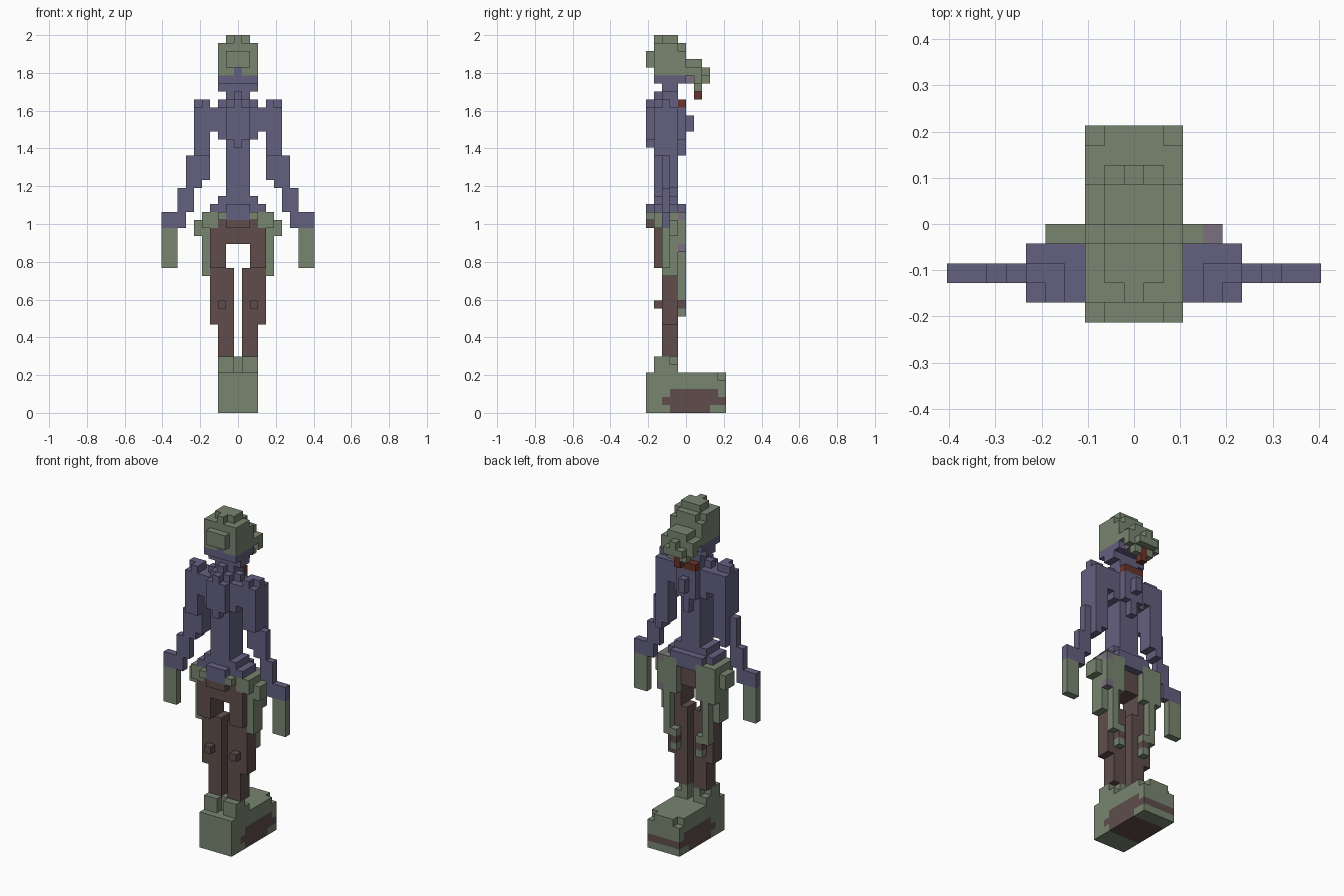
import bpy, bmesh
from mathutils import Vector

if "Cube" in bpy.data.objects:
    bpy.data.objects.remove(bpy.data.objects["Cube"])

U = 2 / 47  # size of one block

# flat colours
COLOURS = {
    "moss_green": (0.188, 0.235, 0.162),
    "dusk_purple": (0.127, 0.117, 0.216),
    "earth_brown": (0.115, 0.076, 0.072),
    "dark_red": (0.141, 0.034, 0.023),
    "mauve": (0.195, 0.162, 0.202),
}
for name, rgb in COLOURS.items():
    bpy.data.materials.new(name).diffuse_color = (*rgb, 1)
NAMES = list(COLOURS)
G, P, B, R, M = range(5)

parts = {}   # part name -> {cell: colour}
filled = {}  # all cells of the figure


def box(part, colour, xs, ys, zs, mirror=False):
    """Fill inclusive ranges of blocks; mirror repeats them across x."""
    cells = parts.setdefault(part, {})
    for x in range(xs[0], xs[1] + 1):
        for y in range(ys[0], ys[1] + 1):
            for z in range(zs[0], zs[1] + 1):
                for sx in ((x, -x) if mirror else (x,)):
                    if (sx, y, z) not in filled:
                        cells[sx, y, z] = colour
                        filled[sx, y, z] = part


def cut(cell):
    part = filled.pop(cell, None)
    if part:
        del parts[part][cell]


def paint(part, colour, rule):
    for c in parts[part]:
        if rule(*c):
            parts[part][c] = colour


# base block with chipped back corners and earthy patches
box("base", G, (-2, 2), (0, 9), (0, 4))
for sx in (-2, 2):
    cut((sx, 9, 4))
paint("base", B, lambda x, y, z: z == 1 and 2 <= y)
paint("base", B, lambda x, y, z: z == 2 and 3 <= y <= 8)
paint("base", B, lambda x, y, z: z == 0 and 3 <= y <= 7)

# feet
box("feet", G, (1, 2), (2, 3), (5, 6), True)
box("feet", G, (1, 1), (1, 1), (5, 6), True)
box("feet", G, (2, 2), (1, 1), (5, 6), True)
box("feet", G, (0, 0), (2, 2), (5, 6))
cut((2, 3, 6))
cut((-2, 3, 6))

# legs
box("legs", B, (1, 2), (2, 3), (7, 17), True)
box("legs", B, (3, 3), (2, 3), (11, 20), True)
box("legs", B, (2, 2), (2, 3), (18, 20), True)
box("legs", B, (2, 3), (1, 1), (18, 21), True)
box("legs", B, (2, 2), (1, 1), (13, 13), True)

# pelvis
box("pelvis", B, (-3, 3), (1, 3), (21, 22))
box("pelvis", B, (-2, 2), (1, 3), (23, 23))
box("pelvis", B, (-1, 1), (0, 0), (23, 23))

# ragged skirt hanging from the hips
box("skirt", G, (3, 4), (1, 4), (23, 24), True)
box("skirt", G, (2, 2), (0, 4), (24, 24), True)
box("skirt", G, (5, 5), (2, 3), (22, 23), True)
box("skirt", G, (4, 4), (2, 4), (20, 22), True)
box("skirt", G, (4, 4), (2, 3), (17, 19), True)
box("skirt", G, (3, 3), (4, 4), (14, 22), True)
box("skirt", G, (2, 2), (4, 4), (20, 23), True)
box("skirt", G, (-2, -2), (4, 4), (12, 14))
box("skirt", G, (2, 2), (4, 4), (12, 14))
paint("skirt", M, lambda x, y, z: x == 4 and y == 4 and z in (20, 24))
paint("skirt", B, lambda x, y, z: z == 13)

# waist and belt
box("waist", P, (-1, 1), (1, 3), (24, 31))
box("waist", P, (-2, 2), (1, 3), (25, 26))
box("waist", P, (-3, 3), (1, 3), (25, 25))
box("waist", P, (-1, 1), (0, 4), (24, 25))
box("waist", P, (2, 2), (4, 4), (25, 25), True)

# chest with a ridge front and back
box("chest", P, (-1, 1), (1, 3), (32, 38))
box("chest", P, (-1, 1), (0, 0), (34, 37))
box("chest", P, (0, 0), (0, 0), (33, 38))
box("chest", P, (-2, 2), (1, 3), (34, 37))
box("chest", P, (2, 2), (2, 2), (38, 38), True)
box("chest", P, (3, 3), (1, 3), (35, 37), True)
box("chest", P, (-1, 1), (4, 4), (34, 37))
box("chest", P, (0, 0), (4, 4), (32, 33))
box("chest", P, (0, 0), (5, 5), (35, 36))
box("throat", R, (-1, 1), (4, 4), (38, 38))

# arms stepping outwards to the hands
box("arms", P, (4, 5), (1, 3), (32, 37), True)
box("arms", P, (4, 5), (2, 2), (38, 38), True)
box("arms", P, (4, 4), (1, 1), (38, 38), True)
box("arms", P, (4, 4), (2, 3), (29, 31), True)
box("arms", P, (5, 5), (2, 3), (28, 31), True)
box("arms", P, (6, 6), (2, 2), (25, 31), True)
box("arms", P, (7, 7), (2, 2), (23, 27), True)
box("arms", P, (8, 9), (2, 2), (23, 24), True)
box("hands", G, (8, 9), (2, 2), (18, 22), True)

# neck
box("neck", P, (-1, 1), (2, 3), (39, 40))
box("neck", P, (0, 0), (1, 1), (39, 39))
box("neck", P, (2, 2), (2, 3), (40, 40), True)

# head with raised crown, plate and muzzle
box("head", P, (-2, 2), (1, 4), (41, 41))
box("head", G, (-2, 2), (1, 4), (42, 44))
box("head", G, (-2, 2), (1, 3), (45, 45))
box("head", G, (-1, 1), (4, 4), (45, 45))
box("head", G, (-1, 1), (2, 3), (46, 46))
box("head", G, (0, 0), (1, 1), (46, 46))
box("head", G, (-1, 1), (0, 0), (43, 44))
paint("head", P, lambda x, y, z: x == 0 and y == 1 and z == 42)
box("muzzle", G, (-2, 2), (5, 6), (42, 42))
box("muzzle", G, (-1, 1), (5, 6), (43, 43))
box("muzzle", G, (-1, 1), (7, 7), (41, 41))
box("muzzle", G, (0, 0), (7, 7), (42, 42))
box("muzzle", M, (-1, 1), (5, 5), (41, 41))
box("muzzle", G, (-2, 2), (6, 6), (41, 41))
box("jaw", G, (1, 1), (6, 6), (40, 40), True)
box("jaw", R, (0, 0), (6, 6), (39, 40))

# turn each part's blocks into one shell of outer faces
DIRS = [Vector(d) for d in ((1, 0, 0), (-1, 0, 0), (0, 1, 0),
                            (0, -1, 0), (0, 0, 1), (0, 0, -1))]
for part, cells in parts.items():
    mesh = bpy.data.meshes.new(part)
    for name in NAMES:
        mesh.materials.append(bpy.data.materials[name])
    bm = bmesh.new()
    for (x, y, z), colour in cells.items():
        centre = Vector((x, y - 4.5, z + 0.5))
        for d in DIRS:
            if (x + int(d.x), y + int(d.y), z + int(d.z)) in filled:
                continue
            a = Vector((d.y, d.z, d.x))
            b = d.cross(a)
            corners = [(centre + (d + a * s + b * t) / 2) * U
                       for s, t in ((-1, -1), (1, -1), (1, 1), (-1, 1))]
            face = bm.faces.new([bm.verts.new(c) for c in corners])
            face.material_index = colour
    bmesh.ops.remove_doubles(bm, verts=bm.verts, dist=0.001)
    bmesh.ops.dissolve_limit(bm, angle_limit=0.01, verts=bm.verts,
                             edges=bm.edges, delimit={'MATERIAL'})
    bm.to_mesh(mesh)
    bm.free()
    bpy.context.collection.objects.link(bpy.data.objects.new(part, mesh))

for m in bpy.data.materials:
    if m.users and not m.is_grease_pencil:
        m.use_nodes = True
        m.node_tree.nodes["Principled BSDF"].inputs["Base Color"].default_value = m.diffuse_color
